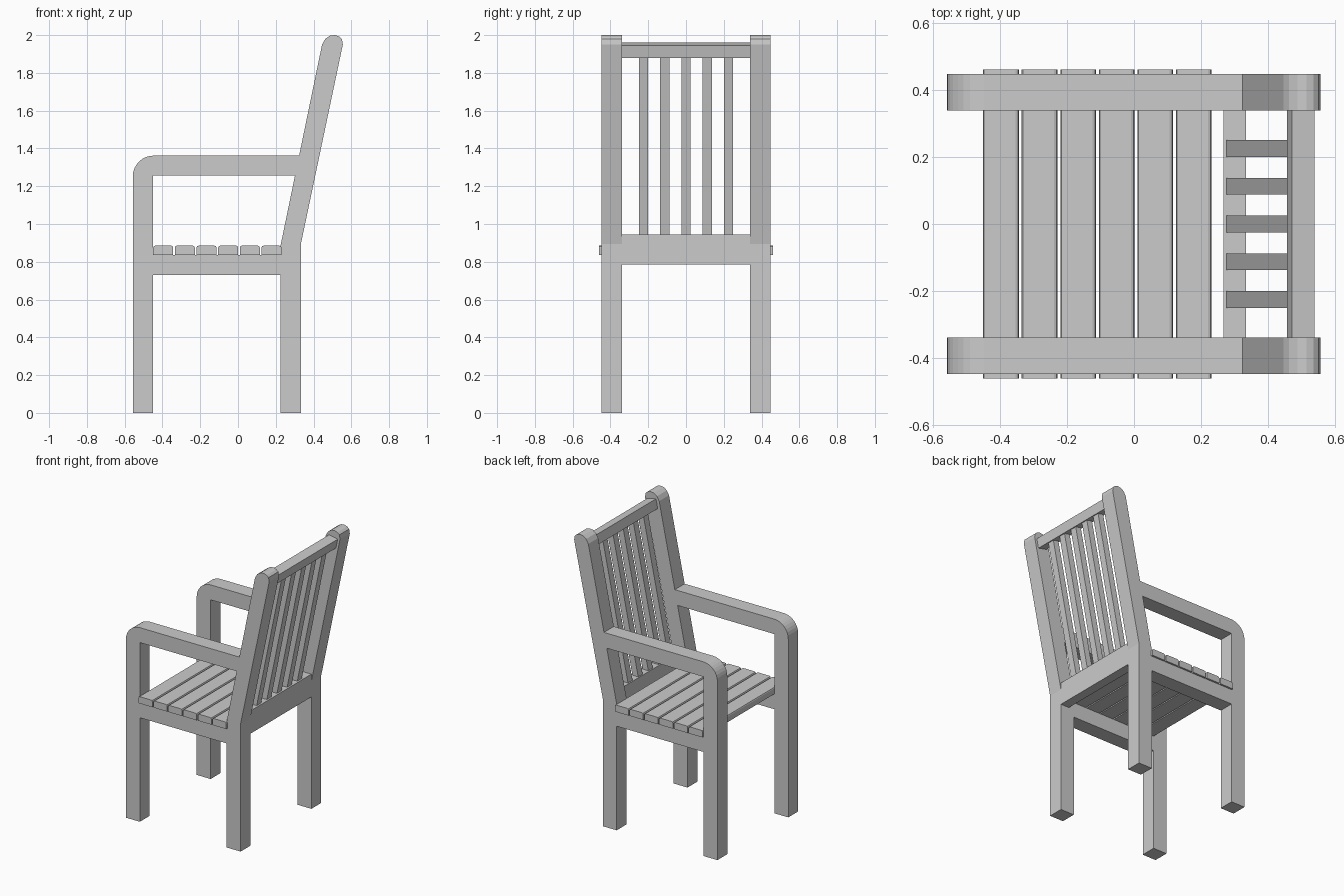
import bpy, math

if "Cube" in bpy.data.objects:
    bpy.data.objects.remove(bpy.data.objects["Cube"])


def extrude(name, profile, y0, y1):
    """Extrude an x-z outline (anticlockwise seen from the front) from y0 to y1."""
    n = len(profile)
    verts = [(x, y, z) for y in (y0, y1) for x, z in profile]
    faces = [tuple(range(n)), tuple(range(2 * n - 1, n - 1, -1))]
    faces += [(i, i + n, (i + 1) % n + n, (i + 1) % n) for i in range(n)]
    mesh = bpy.data.meshes.new(name)
    mesh.from_pydata(verts, [], faces)
    obj = bpy.data.objects.new(name, mesh)
    bpy.context.collection.objects.link(obj)
    return obj


def rect(x0, x1, z0, z1):
    return [(x0, z0), (x1, z0), (x1, z1), (x0, z1)]


LEAN = 0.206                      # backward x shift per unit of height
Y_IN, Y_OUT = 0.338, 0.447

# Back leg: straight below, leaning above, rounded tip
back_leg = [(0.225, 0), (0.333, 0), (0.333, 0.895), (0.555, 1.95), (0.55, 1.98),
            (0.535, 1.993), (0.513, 2.0), (0.487, 1.997), (0.462, 1.98),
            (0.445, 1.95), (0.225, 0.885)]

# Front leg and armrest: one L-shaped outline with a rounded outer corner
R = 0.11
arc = [(-0.557 + R - R * math.sin(a), 1.362 - R + R * math.cos(a))
       for a in (math.radians(90 * i / 8) for i in range(9))]
front_leg = [(-0.557, 0), (-0.449, 0), (-0.449, 1.257), (0.302, 1.257),
             (0.324, 1.362)] + arc

side_rail = rect(-0.449, 0.225, 0.73, 0.837)

for side, s in (("right", -1), ("left", 1)):
    y0, y1 = sorted((s * Y_IN, s * Y_OUT))
    extrude(f"back_leg_{side}", back_leg, y0, y1)
    extrude(f"front_leg_and_arm_{side}", front_leg, y0, y1)
    extrude(f"seat_rail_{side}", side_rail, y0, y1)

# Seat slats with eased top edges
for i in range(6):
    x0 = -0.449 + i * 0.1147
    x1, b = x0 + 0.106, 0.01
    extrude(f"seat_slat_{i + 1}",
            [(x0, 0.837), (x1, 0.837), (x1, 0.885 - b), (x1 - 0.003, 0.882), (x1 - b, 0.885),
             (x0 + b, 0.885), (x0 + 0.003, 0.882), (x0, 0.885 - b)], -0.46, 0.46)

# Lower back rail and tilted top rail
extrude("lower_back_rail", rect(0.266, 0.333, 0.785, 0.945), -Y_IN, Y_IN)
extrude("top_back_rail", [(0.456, 1.895), (0.523, 1.88), (0.537, 1.946), (0.47, 1.96)],
        -Y_IN, Y_IN)

# Leaning back slats
z0, z1 = 0.935, 1.89
shift = LEAN * (z1 - z0)
for i in range(5):
    y = (i - 2) * 0.1125
    extrude(f"back_slat_{i + 1}",
            [(0.273, z0), (0.318, z0), (0.318 + shift, z1), (0.273 + shift, z1)],
            y - 0.025, y + 0.025)
